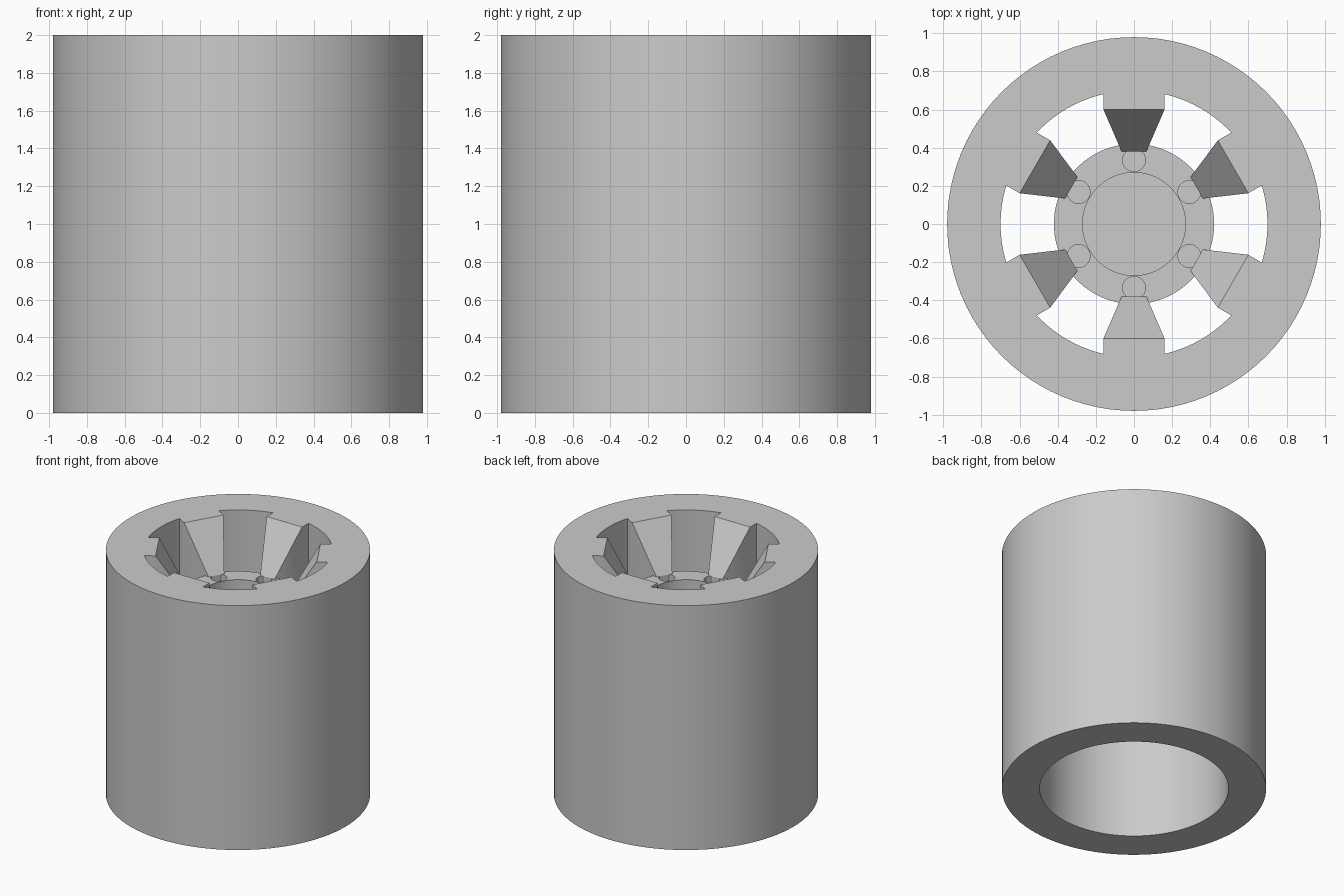
import bpy, bmesh, math
from mathutils import Matrix, Vector

if "Cube" in bpy.data.objects:
    bpy.data.objects.remove(bpy.data.objects["Cube"])

TOP, HUB_TOP, HUB_BOTTOM = 2.0, 1.63, 1.1

grey = bpy.data.materials.new("plain grey")
grey.use_nodes = True
grey.diffuse_color = (0.6, 0.6, 0.6, 1)
grey.node_tree.nodes["Principled BSDF"].inputs["Base Color"].default_value = (0.6, 0.6, 0.6, 1)


def finish(name, bm):
    bmesh.ops.recalc_face_normals(bm, faces=bm.faces)
    mesh = bpy.data.meshes.new(name)
    bm.to_mesh(mesh)
    bm.free()
    mesh.materials.append(grey)
    obj = bpy.data.objects.new(name, mesh)
    bpy.context.collection.objects.link(obj)
    return obj


def cylinder(name, radius, low, high, x=0, y=0, sides=96):
    bm = bmesh.new()
    bmesh.ops.create_cone(bm, cap_ends=True, segments=sides, radius1=radius, radius2=radius,
                          depth=high - low, matrix=Matrix.Translation((x, y, (low + high) / 2)))
    return finish(name, bm)


def fin(name, angle):
    # Tapered spoke with a sloping inner face, rooted in the tube wall
    bm = bmesh.new()
    spots = [(0.16, 0.74, TOP), (0.16, 0.6, TOP), (0.065, 0.38, HUB_TOP),
             (0.16, 0.74, HUB_BOTTOM), (0.16, 0.6, HUB_BOTTOM), (0.065, 0.38, HUB_BOTTOM)]
    turn = Matrix.Rotation(angle, 3, "Z")
    for x, y, z in spots:
        for side in (-1, 1):
            bm.verts.new(turn @ Vector((side * x, y, z)))
    bmesh.ops.convex_hull(bm, input=bm.verts)
    bmesh.ops.dissolve_limit(bm, angle_limit=0.01, verts=bm.verts, edges=bm.edges)
    return finish(name, bm)


def combine(target, tool, operation):
    mod = target.modifiers.new(tool.name, "BOOLEAN")
    mod.operation, mod.solver, mod.object = operation, "EXACT", tool
    bpy.ops.object.select_all(action="DESELECT")
    target.select_set(True)
    bpy.context.view_layer.objects.active = target
    bpy.ops.object.modifier_apply(modifier=mod.name)
    bpy.data.objects.remove(tool)


# Outer tube with an open bore
tube = cylinder("ribbed_tube", 0.98, 0, TOP)
combine(tube, cylinder("bore", 0.7, -0.1, TOP + 0.1), "DIFFERENCE")

# Hub carried by six fins
hub = cylinder("hub", 0.42, HUB_BOTTOM, HUB_TOP)
combine(hub, cylinder("centre_recess", 0.27, HUB_TOP - 0.2, HUB_TOP + 0.1, sides=64), "DIFFERENCE")
angles = [i * math.pi / 3 for i in range(6)]
for a in angles:
    hole = cylinder("small_hole", 0.06, HUB_TOP - 0.1, HUB_TOP + 0.1,
                    -0.335 * math.sin(a), 0.335 * math.cos(a), 32)
    combine(hub, hole, "DIFFERENCE")
for a in angles:
    combine(tube, fin("fin", a), "UNION")
combine(tube, hub, "UNION")

# Smooth round walls, sharp rims
tube.select_set(True)
bpy.context.view_layer.objects.active = tube
bpy.ops.object.shade_smooth_by_angle(angle=math.radians(25))
